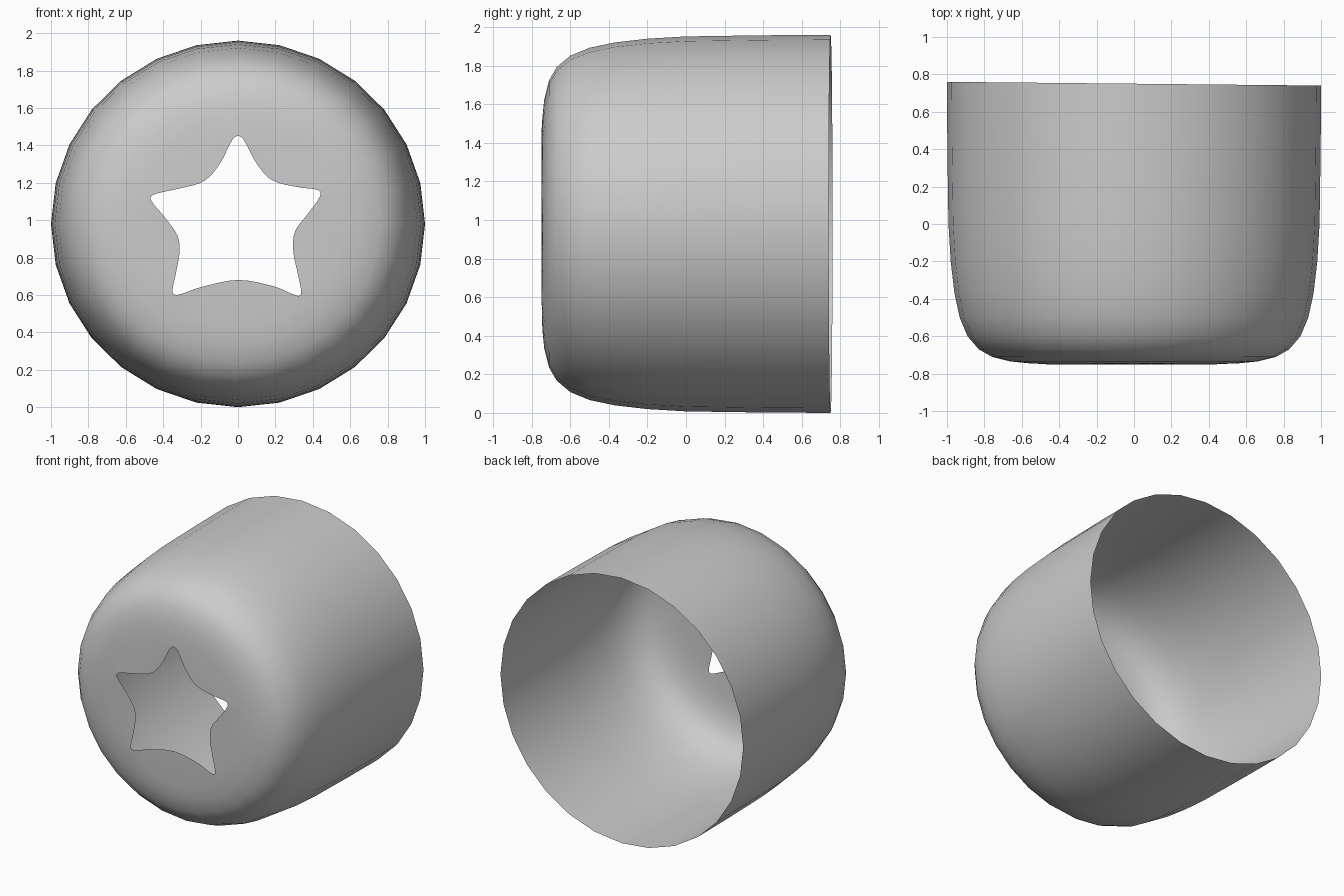
import bpy, bmesh
from math import sin, cos, pi
from mathutils import Vector

if "Cube" in bpy.data.objects:
    bpy.data.objects.remove(bpy.data.objects["Cube"])

SEG, CZ = 28, 0.98
# shell profile: (y, radius) from open back rim to front face
PROFILE = [(0.75, 1.0), (0.4, 0.998), (0.0, 0.992), (-0.2, 0.98), (-0.37, 0.96),
           (-0.5, 0.932), (-0.6, 0.89), (-0.67, 0.83), (-0.71, 0.76),
           (-0.735, 0.66), (-0.745, 0.56)]
# hand-cut star opening outline: (x, z)
STAR = [(0, 1.45), (0.03, 1.43), (0.095, 1.31), (0.18, 1.215), (0.33, 1.175),
        (0.43, 1.16), (0.44, 1.13), (0.37, 1.03), (0.305, 0.94), (0.295, 0.84),
        (0.32, 0.71), (0.338, 0.61), (0.32, 0.595), (0.195, 0.645), (0, 0.68),
        (-0.205, 0.64), (-0.325, 0.6), (-0.35, 0.615), (-0.33, 0.725),
        (-0.312, 0.84), (-0.325, 0.92), (-0.395, 1.02), (-0.467, 1.11),
        (-0.455, 1.135), (-0.31, 1.17), (-0.18, 1.21), (-0.095, 1.305), (-0.03, 1.43)]


def smooth_loop(pts, steps):
    """Closed spline through the points, with tangents limited at tight corners."""
    p = [Vector(q) for q in pts]
    n, out = len(p), []

    def tangent(i):
        return (p[(i + 1) % n] - p[i - 1]).normalized()

    for i in range(n):
        a, b = p[i], p[(i + 1) % n]
        d = (b - a).length
        ta, tb = tangent(i) * d, tangent((i + 1) % n) * d
        for k in range(steps):
            t = k / steps
            out.append(a * (2*t**3 - 3*t**2 + 1) + ta * (t**3 - 2*t**2 + t)
                       + b * (3*t**2 - 2*t**3) + tb * (t**3 - t**2))
    return out


bm = bmesh.new()

# rounded cylindrical wall, rim very slightly skewed
rings = []
for y, r in PROFILE:
    ring = []
    for i in range(SEG):
        a = 2 * pi * i / SEG
        x = r * cos(a)
        skew = -0.01 * x if y > 0.5 else 0
        ring.append(bm.verts.new((x, y + skew, CZ + 0.98 * r * sin(a))))
    rings.append(ring)
for r0, r1 in zip(rings, rings[1:]):
    for i in range(SEG):
        j = (i + 1) % SEG
        bm.faces.new((r0[i], r0[j], r1[j], r1[i]))

# front face filled between the last ring and the star opening
star = [bm.verts.new((v.x, -0.75, v.y)) for v in smooth_loop(STAR, 4)]
edges = [bm.edges.new((star[i - 1], star[i])) for i in range(len(star))]
last = rings[-1]
edges += [bm.edges.get((last[i - 1], last[i])) for i in range(SEG)]
bmesh.ops.triangle_fill(bm, use_beauty=True, use_dissolve=False, edges=edges, normal=(0, -1, 0))

# consistent outward normals
bmesh.ops.recalc_face_normals(bm, faces=bm.faces[:])
bm.normal_update()
if sum(f.normal.y * f.calc_area() for f in bm.faces) > 0:
    bmesh.ops.reverse_faces(bm, faces=bm.faces[:])
for f in bm.faces:
    f.smooth = True

mesh = bpy.data.meshes.new("star_hole_cup")
bm.to_mesh(mesh)
bm.free()
bpy.context.collection.objects.link(bpy.data.objects.new("star_hole_cup", mesh))
